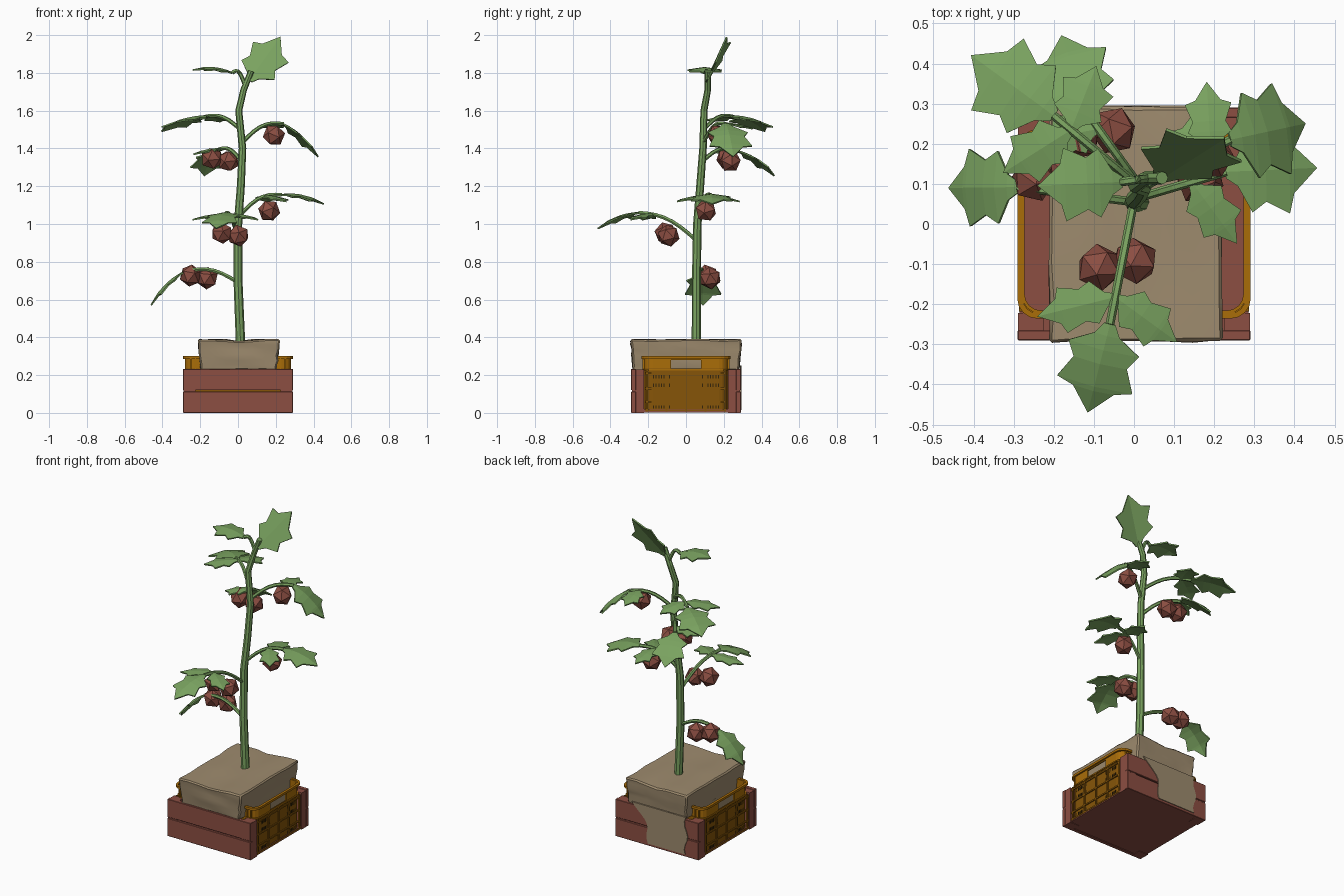
import bpy, bmesh, math, random
from mathutils import Vector, Matrix

if "Cube" in bpy.data.objects:
    bpy.data.objects.remove(bpy.data.objects["Cube"])

random.seed(4)


def mat(name, r, g, b):
    m = bpy.data.materials.new(name)
    lin = [((c / 255 + 0.055) / 1.055) ** 2.4 for c in (r, g, b)]
    m.diffuse_color = (*lin, 1)
    m.use_nodes = True
    m.node_tree.nodes["Principled BSDF"].inputs["Base Color"].default_value = m.diffuse_color
    return m


GREEN = mat("leaf green", 122, 163, 96)
RED = mat("brick red", 140, 78, 66)
YELLOW = mat("amber plastic", 170, 109, 8)
PANEL = mat("dark amber plastic", 134, 85, 8)
DARK = mat("dark slot", 50, 34, 8)
TAN = mat("sack tan", 158, 139, 110)


def make(name, bm, material):
    me = bpy.data.meshes.new(name)
    bmesh.ops.recalc_face_normals(bm, faces=bm.faces)
    bm.to_mesh(me)
    bm.free()
    me.materials.append(material)
    ob = bpy.data.objects.new(name, me)
    bpy.context.collection.objects.link(ob)
    return ob


def box(name, x, y, z, material, bevel=0):
    bm = bmesh.new()
    bmesh.ops.create_cube(bm, size=1)
    for v in bm.verts:
        v.co = [r[0] + (c + 0.5) * (r[1] - r[0]) for r, c in zip((x, y, z), v.co)]
    ob = make(name, bm, material)
    if bevel:
        m = ob.modifiers.new("bevel", "BEVEL")
        m.width, m.segments = bevel, 1
    return ob


def tube(name, path, r0, r1, sides=6):
    bm = bmesh.new()
    rings = []
    for i, p in enumerate(path):
        d = (path[min(i + 1, len(path) - 1)] - path[max(i - 1, 0)]).normalized()
        ref = Vector((0, 1, 0)) if abs(d.z) > 0.75 else Vector((0, 0, 1))
        u = d.cross(ref).normalized()
        w = u.cross(d)
        r = r0 + (r1 - r0) * i / (len(path) - 1)
        rings.append([bm.verts.new(p + r * (u * math.cos(a) + w * math.sin(a)))
                      for a in (2 * math.pi * k / sides for k in range(sides))])
    for a, b in zip(rings, rings[1:]):
        for k in range(sides):
            n = (k + 1) % sides
            bm.faces.new((a[k], a[n], b[n], b[k]))
    bm.faces.new(rings[0])
    bm.faces.new(rings[-1])
    return make(name, bm, GREEN)


# half outline of a lobed leaf: (along, out)
LOBES = [(0, .07), (.12, .16), (.27, .45), (.42, .34), (.68, .48), (.73, .26), (1, 0)]


def leaf(name, base, tip, width, arch=0.02, side=None, fold=0.15):
    base, tip = Vector(base), Vector(tip)
    d = tip - base
    side = Vector(side).normalized() if side else d.cross(Vector((0, 0, 1))).normalized()
    up = side.cross(d).normalized()
    bm = bmesh.new()
    rows = []
    for t, o in LOBES:
        c = base + d * t + up * arch * 4 * t * (1 - t)
        s = [c] if o == 0 else [c + (side * k - up * fold * abs(k)) * o * width
                                for k in (-1, 0, 1)]
        rows.append([bm.verts.new(q) for q in s])
    for a, b in zip(rows, rows[1:]):
        for k in (0, 1):
            bm.faces.new((a[k], a[k + 1], b[0]) if len(b) == 1
                         else (a[k], a[k + 1], b[k + 1], b[k]))
    ob = make(name, bm, GREEN)
    m = ob.modifiers.new("thickness", "SOLIDIFY")
    m.thickness, m.offset = 0.008, 0


# main stem with the crown leaf growing out of its end
SPINE = [Vector(p) for p in ((.015, .055, .33), (0, .055, .7), (0, .06, 1), (.015, .075, 1.2),
                             (.024, .09, 1.4), (.004, .095, 1.6), (.03, .115, 1.71),
                             (.07, .115, 1.81))]
tube("main_stem", SPINE, .025, .016, 8)
leaf("crown_leaf", (.06, .11, 1.76), (.225, .215, 1.99), .24, 0, side=(.155, -.065, -.09))


def stem_at(z):
    for a, b in zip(SPINE, SPINE[1:]):
        if a.z <= z <= b.z:
            return a.lerp(b, (z - a.z) / (b.z - a.z))


def branch(name, z, base, tip, width, left=0, right=0, at_t=.78, turn=65, wide=.12):
    """Arched stalk with an end leaf and up to two side leaflets of given length."""
    root, base = stem_at(z), Vector(base)

    def at(t):
        return root.lerp(base, t) + Vector((0, 0, .04 * math.sin(math.pi * t)))
    tube(name + "_branch", [at(k / 7) for k in range(8)], .011, .011)
    leaf(name + "_leaf", base, tip, width)
    flat = Vector((base.x - root.x, base.y - root.y, 0)).normalized()
    for length, angle in ((left, turn), (right, -turn)):
        if length:
            d = Matrix.Rotation(math.radians(angle), 3, "Z") @ flat * length
            leaf(name + "_leaflet", at(at_t), at(at_t) + d - Vector((0, 0, .03)), wide, .008)


branch("low_left", .69, (-.29, .092, .745), (-.46, .09, .57), .2)
branch("front", .91, (-.06, -.25, 1.06), (-.115, -.468, .975), .2, .19, .2)
branch("low_right", 1.04, (.23, .13, 1.155), (.455, .14, 1.105), .23, .18, .19, .62, 70)
branch("mid_back", 1.33, (-.12, .28, 1.385), (-.18, .468, 1.255), .2, .15)
branch("high_right", 1.43, (.24, .21, 1.53), (.425, .25, 1.355), .24, .17)
branch("high_left", 1.5, (-.2, .27, 1.56), (-.405, .42, 1.49), .23, .2, .17, .8, 72, .14)
branch("top_left", 1.73, (-.03, .105, 1.8), (-.24, .095, 1.815), .19)


# faceted fruits
def fruit(*p):
    bm = bmesh.new()
    bmesh.ops.create_icosphere(bm, subdivisions=1, radius=.06)
    bmesh.ops.rotate(bm, verts=bm.verts, matrix=Matrix.Rotation(p[2] * 9, 3, (1, .5, .3)))
    bmesh.ops.translate(bm, verts=bm.verts, vec=p)
    make("fruit", bm, RED)


fruit(.19, .17, 1.47)
fruit(.165, .105, 1.07)
for x, y, z in ((-.095, .225, 1.34), (-.042, -.1, .945), (-.207, .12, .72)):
    fruit(x - .044, y - .008, z + .007)
    fruit(x + .044, y + .008, z - .007)

# wooden crate: floor, end planks and corner posts
box("crate_floor", (-.285, .285), (-.285, .285), (.003, .02), RED)
for s, side in ((-1, "front"), (1, "back")):
    for z in (0, .12):
        box(side + "_plank", (-.29, .29), sorted((s * .29, s * .265)), (z, z + .113), RED, .002)
    for x in (-1, 1):
        box(side + "_post", sorted((x * .289, x * .225)), sorted((s * .285, s * .222)),
            (0, .23), RED)


# plastic basket: rounded rectangle split at the handle edges
def outline(hx, hy, r=.05):
    pts = []
    for i, (sx, sy) in enumerate(((1, 1), (-1, 1), (-1, -1), (1, -1))):
        for k in range(5):
            a = math.pi / 2 * (i + k / 4)
            pts.append((sx * (hx - r) + r * math.cos(a), sy * (hy - r) + r * math.sin(a)))
        if i in (1, 3):
            pts += [(sx * hx, sy * .08), (sx * hx, -sy * .08)]
    return pts


def band(name, hx, hy, levels, thick, handle=False):
    bm = bmesh.new()
    pts = outline(hx, hy)
    n = len(pts)
    rows = [[bm.verts.new((x, y, z)) for x, y in pts] for z in levels]
    for j, (a, b) in enumerate(zip(rows, rows[1:])):
        for k in range(n):
            if handle and j == 1 and k in (10, n - 2):
                continue
            m = (k + 1) % n
            bm.faces.new((a[k], a[m], b[m], b[k]))
    ob = make(name, bm, YELLOW)
    sol = ob.modifiers.new("thickness", "SOLIDIFY")
    sol.thickness, sol.offset = thick, -1
    return ob


# the panel below the handles is darker than the collar
wall = band("basket_wall", .281, .224, (.005, .235, .28, .298), .008, True)
wall.data.materials.append(PANEL)
for p in wall.data.polygons:
    p.material_index = int(p.center.z < .2)
band("basket_rim", .291, .236, (.286, .3), .014)
band("basket_mid_rail", .287, .23, (.224, .232), .012)
for s in (-1, 1):
    face = sorted((s * .279, s * .287))
    for z in (.01, .055, .125, .205):
        box("basket_rail", face, (-.218, .212), (z, z + .009), PANEL)
    for k in range(-2, 3):
        box("basket_rib", face, (k * .103 - .005, k * .103 + .005), (.008, .225), PANEL)
    for z in (.03, .145, .19):
        for c in (-.13, .13):
            for k in range(-3, 4):
                y = c + k * .014
                box("basket_slot", sorted((s * .28, s * .283)), (y - .0025, y + .0025),
                    (z - .008, z + .01), DARK)
    for t in (-1, 1):
        for x in (.225, .25):
            box("corner_fin", (s * x - .003, s * x + .003), sorted((t * .22, t * .231)),
                (.232, .288), YELLOW)

# soil sack: lower block, bulging top and a flap hanging over the back
box("sack_lower", (-.2, .205), (-.212, .212), (.02, .26), TAN, .01)
bm = bmesh.new()
bmesh.ops.create_cube(bm, size=1)
bmesh.ops.subdivide_edges(bm, edges=bm.edges, cuts=5, use_grid_fill=True)
for v in bm.verts:
    t = v.co.z + .5
    x, y = v.co.x * (.405 + .025 * t), v.co.y * (.56 + .03 * t)
    crease = .008 * math.exp(-(x / .03) ** 2) if t > .9 else 0
    jit = Vector([random.uniform(-.004, .004) for _ in range(3)])
    v.co = Vector((x + .004, y, .225 + .163 * t - crease)) + jit
top = make("sack_top", bm, TAN)
top.modifiers.new("bevel", "BEVEL").width = .008

bm = bmesh.new()
edge = []
for k in range(9):
    t = k / 8
    edge.append((-.205 + .012 * math.sin(9 * t), .25 - .235 * t))
for k in range(9):
    t = k / 8
    edge.append((.06 + .11 * t ** 3 + .01 * math.sin(9 * t), .015 + .235 * t))
f = bm.faces.new([bm.verts.new((x, .287, z)) for x, z in edge])
ext = bmesh.ops.extrude_face_region(bm, geom=[f])
bmesh.ops.translate(bm, vec=(0, .008, 0),
                    verts=[g for g in ext["geom"] if isinstance(g, bmesh.types.BMVert)])
make("sack_back_flap", bm, TAN)

for ob in bpy.data.objects:
    ob.select_set(ob.name.startswith("sack"))
bpy.context.view_layer.objects.active = top
bpy.ops.object.shade_smooth_by_angle(angle=math.radians(35))
